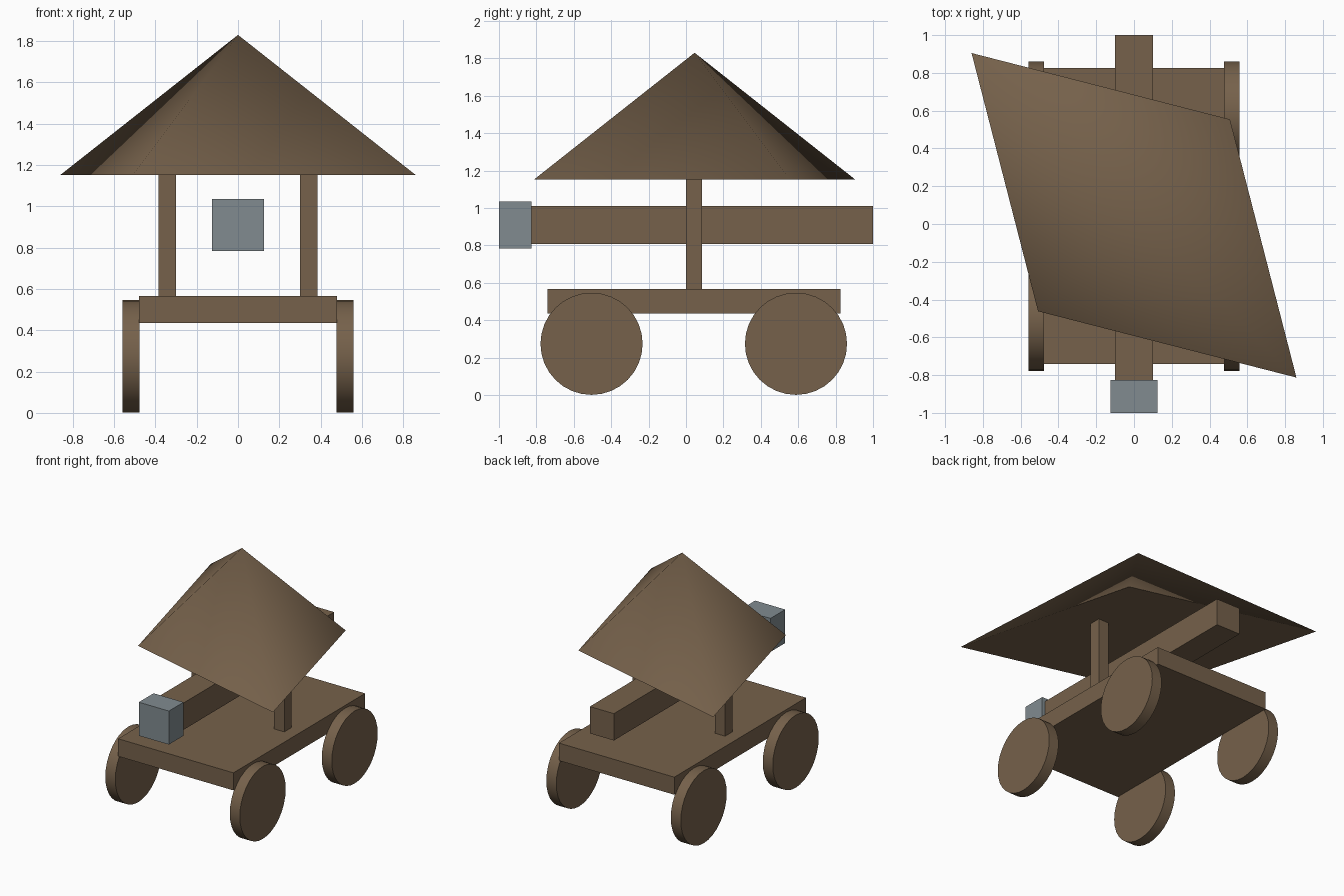
import bpy, bmesh
from math import radians

if "Cube" in bpy.data.objects:
    bpy.data.objects.remove(bpy.data.objects["Cube"])


def material(name, rgb):
    m = bpy.data.materials.new(name)
    m.diffuse_color = (*rgb, 1)
    m.use_nodes = True
    m.node_tree.nodes["Principled BSDF"].inputs["Base Color"].default_value = m.diffuse_color
    return m


wood = material("wood", (0.18, 0.12, 0.07))
iron = material("iron", (0.22, 0.26, 0.28))


def box(name, lo, hi, mat):
    size = [b - a for a, b in zip(lo, hi)]
    mid = [(a + b) / 2 for a, b in zip(lo, hi)]
    bpy.ops.mesh.primitive_cube_add(size=1, location=mid)
    ob = bpy.context.object
    ob.name = name
    ob.scale = size
    bpy.ops.object.transform_apply(location=False, rotation=False, scale=True)
    ob.data.materials.append(mat)
    return ob


# Cart bed
box("cart_bed", (-0.48, -0.74, 0.435), (0.48, 0.825, 0.567), wood)

# Ram beam and its metal head
box("ram_beam", (-0.1, -0.825, 0.808), (0.1, 1.0, 1.01), wood)
box("ram_head", (-0.125, -1.0, 0.784), (0.125, -0.825, 1.036), iron)

for side, s in (("left", -1), ("right", 1)):
    # Roof post
    x0, x1 = sorted((s * 0.3, s * 0.385))
    box(f"{side}_post", (x0, 0.0, 0.567), (x1, 0.085, 1.152), wood)
    # Wheels
    for end, y in (("front", -0.505), ("back", 0.588)):
        bpy.ops.mesh.primitive_cylinder_add(
            vertices=32, radius=0.273, depth=0.083,
            location=(s * 0.518, y, 0.274), rotation=(0, radians(90), 0))
        wheel = bpy.context.object
        wheel.name = f"{end}_{side}_wheel"
        wheel.data.materials.append(wood)
        bpy.ops.object.shade_smooth_by_angle(angle=radians(30))

# Skewed pyramid roof, sides softly shaded over a flat underside
mesh = bpy.data.meshes.new("roof")
bm = bmesh.new()
corners = [(-0.86, 0.859), (-0.508, -0.508), (0.86, -0.859), (0.508, 0.508)]
base = [bm.verts.new((x, y, 0)) for x, y in corners]
apex = bm.verts.new((0, 0, 0.678))
under = bm.faces.new(base[::-1])
for a, b in zip(base, base[1:] + base[:1]):
    bm.faces.new((a, b, apex)).smooth = True
for e in under.edges:
    e.smooth = False
bm.to_mesh(mesh)
bm.free()
mesh.materials.append(wood)
roof = bpy.data.objects.new("roof", mesh)
roof.location = (0, 0.046, 1.152)
bpy.context.collection.objects.link(roof)
